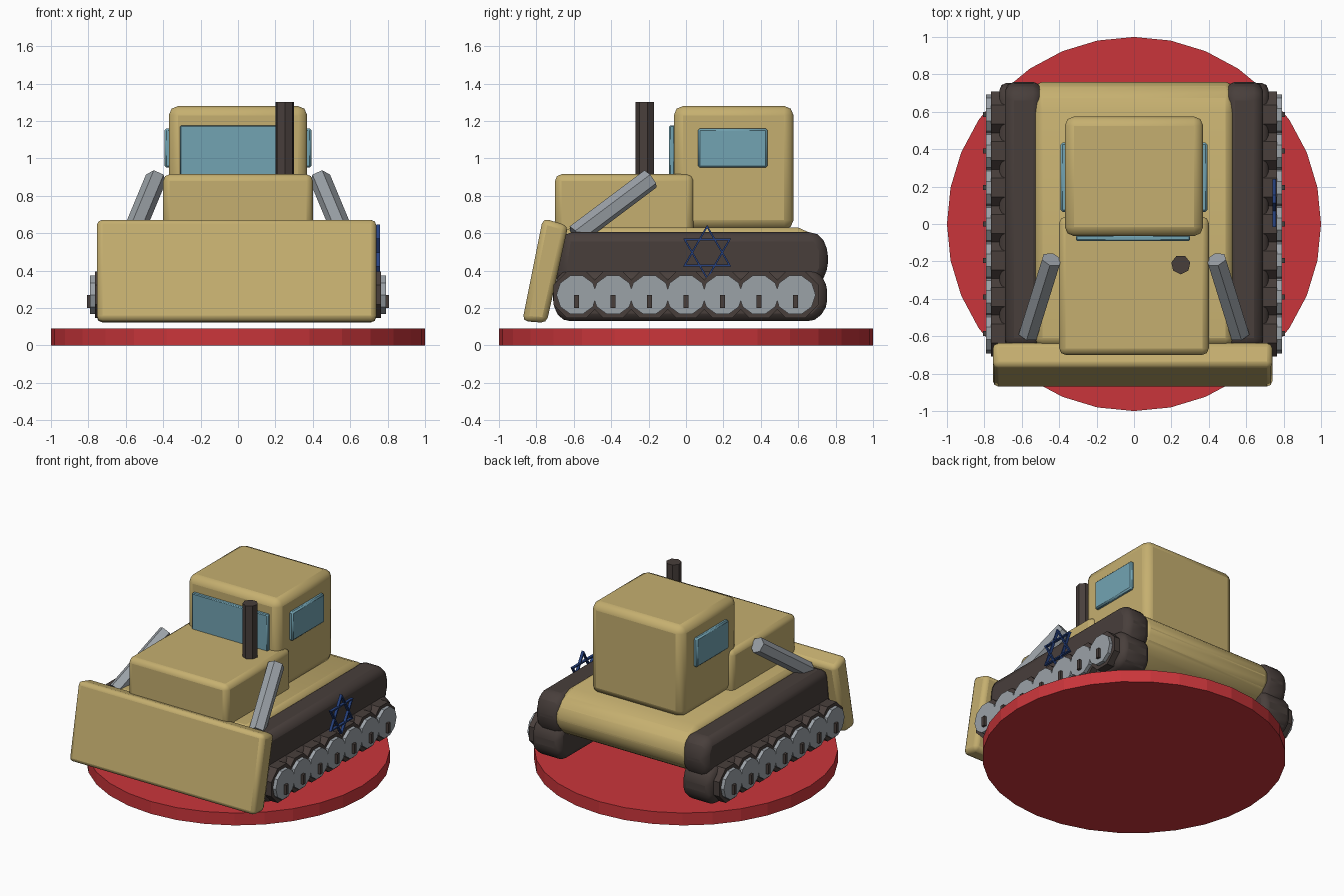
import bpy, bmesh, math
from mathutils import Vector, Matrix

old = bpy.data.objects.get("Cube")
if old:
    bpy.data.objects.remove(old)


def material(name, r, g, b):
    m = bpy.data.materials.new(name)
    m.use_nodes = True
    m.diffuse_color = (r, g, b, 1)
    m.node_tree.nodes["Principled BSDF"].inputs["Base Color"].default_value = (r, g, b, 1)
    return m


YELLOW = material("sand yellow", 0.56, 0.43, 0.16)
RED = material("base red", 0.59, 0.036, 0.043)
DARK = material("dark brown", 0.065, 0.049, 0.044)
GREY = material("steel grey", 0.33, 0.36, 0.39)
GLASS = material("window blue", 0.17, 0.37, 0.45)
BLUE = material("deep blue", 0.02, 0.055, 0.22)


def finish(name, bm, mat, bevel=0, segments=2, smooth=True):
    bmesh.ops.recalc_face_normals(bm, faces=bm.faces)
    mesh = bpy.data.meshes.new(name)
    bm.to_mesh(mesh)
    bm.free()
    mesh.materials.append(mat)
    ob = bpy.data.objects.new(name, mesh)
    bpy.context.collection.objects.link(ob)
    if bevel:
        mod = ob.modifiers.new("rounded edges", 'BEVEL')
        mod.width, mod.segments = bevel, segments
        mod.limit_method = 'ANGLE'
        mod.angle_limit = math.radians(25)
    if smooth:
        for o in bpy.context.selected_objects:
            o.select_set(False)
        ob.select_set(True)
        bpy.context.view_layer.objects.active = ob
        bpy.ops.object.shade_smooth_by_angle(angle=math.radians(30))
    return ob


def box(name, mat, x, y, z, bevel=0, segments=2):
    """Box given by its range on each axis."""
    lo, hi = Vector((x[0], y[0], z[0])), Vector((x[1], y[1], z[1]))
    bm = bmesh.new()
    bmesh.ops.create_cube(bm, size=1, matrix=Matrix.Translation((lo + hi) / 2)
                          @ Matrix.Diagonal((*(hi - lo), 1)))
    return finish(name, bm, mat, bevel, segments)


def rod(name, mat, start, end, radius, sides, turn=0):
    """Straight flat-sided rod between two points."""
    start, end = Vector(start), Vector(end)
    axis = end - start
    bm = bmesh.new()
    bmesh.ops.create_cone(bm, cap_ends=True, segments=sides, radius1=radius, radius2=radius,
                          depth=axis.length,
                          matrix=Matrix.Translation((start + end) / 2)
                          @ axis.to_track_quat('Z', 'Y').to_matrix().to_4x4()
                          @ Matrix.Rotation(turn, 4, 'Z'))
    return finish(name, bm, mat, smooth=False)


def side_profile(name, mat, points, x, bevel=0, segments=2):
    """Outline in y and z, extruded across x."""
    bm = bmesh.new()
    face = bm.faces.new([bm.verts.new((x[0], y, z)) for y, z in points])
    new = bmesh.ops.extrude_face_region(bm, geom=[face])["geom"]
    bmesh.ops.translate(bm, vec=(x[1] - x[0], 0, 0),
                        verts=[v for v in new if isinstance(v, bmesh.types.BMVert)])
    return finish(name, bm, mat, bevel, segments)


# Round base
rod("base_disc", RED, (0, 0, 0), (0, 0, 0.09), 1, 32)

# Hull, hood and cab
side_profile("hull", YELLOW, [(-0.65, 0.27), (0.55, 0.27), (0.7, 0.34), (0.76, 0.42),
                              (0.76, 0.51), (0.71, 0.58), (0.6, 0.63), (-0.65, 0.63)],
             (-0.53, 0.53), 0.04)
box("hood", YELLOW, (-0.4, 0.4), (-0.7, 0.04), (0.58, 0.915), 0.035)
box("cab", YELLOW, (-0.37, 0.37), (-0.065, 0.575), (0.62, 1.28), 0.05)

# Windows
box("front_window", GLASS, (-0.31, 0.3), (-0.09, -0.06), (0.89, 1.175), 0.006, 1)
for side, label in ((1, "left"), (-1, "right")):
    box(label + "_window", GLASS, sorted((side * 0.36, side * 0.393)),
        (0.065, 0.435), (0.95, 1.16), 0.01, 1)

# Exhaust stack
rod("exhaust", DARK, (0.25, -0.217, 0.85), (0.25, -0.217, 1.3), 0.052, 7)

# Tilted blade
side_profile("blade", YELLOW, [(-0.875, 0.13), (-0.745, 0.12), (-0.63, 0.64), (-0.765, 0.68)],
             (-0.755, 0.74), 0.03)

# Tracks, wheels and lift arms on both sides
for side, label in ((1, "left"), (-1, "right")):
    side_profile(label + "_upper_track", DARK,
                 [(-0.7, 0.3), (0.7, 0.3), (0.76, 0.4), (0.76, 0.52), (0.71, 0.605), (-0.66, 0.605)],
                 sorted((side * 0.49, side * 0.69)), 0.055)
    side_profile(label + "_lower_track", DARK,
                 [(-0.66, 0.13), (0.69, 0.13), (0.755, 0.2), (0.755, 0.33), (0.7, 0.4),
                  (-0.66, 0.4), (-0.71, 0.33), (-0.71, 0.2)],
                 sorted((side * 0.49, side * 0.72)), 0.04)
    for i in range(7):
        y = -0.585 + i * 0.195
        tag = f"{label}_wheel_{i + 1}"
        rod(tag + "_rim", DARK, (side * 0.62, y, 0.27), (side * 0.765, y, 0.27),
            0.135, 8, math.pi / 8)
        rod(tag + "_disc", GREY, (side * 0.74, y, 0.27), (side * 0.79, y, 0.27),
            0.108, 10, math.pi / 10)
        box(tag + "_pin", DARK, sorted((side * 0.78, side * 0.808)),
            (y - 0.013, y + 0.013), (0.2, 0.27))
    rod(label + "_lift_arm", GREY, (side * 0.565, -0.59, 0.59), (side * 0.44, -0.19, 0.89),
        0.057, 6)

# Open six-pointed ornament: two triangular frames on the left side
for i, turn in enumerate((0, math.pi)):
    bm = bmesh.new()
    bmesh.ops.create_circle(bm, cap_ends=True, segments=3, radius=0.148,
                            matrix=Matrix.Translation((0.75, 0.113, 0.497))
                            @ Matrix.Rotation(turn, 4, 'X')
                            @ Matrix.Rotation(math.pi / 2, 4, 'Z')
                            @ Matrix.Rotation(math.pi / 2, 4, 'X'))
    bm.faces.ensure_lookup_table()
    # Point one corner straight up or down
    corners = [Vector((0.75, 0.113 + 0.148 * math.sin(turn + k * math.tau / 3),
                       0.497 + 0.148 * math.cos(turn + k * math.tau / 3))) for k in range(3)]
    for v, co in zip(bm.verts, corners):
        v.co = co
    bm.normal_update()
    centre = bm.faces[0]
    bmesh.ops.inset_individual(bm, faces=[centre], thickness=0.018)
    bmesh.ops.delete(bm, geom=[centre], context='FACES')
    frame = finish(f"star_frame_{i + 1}", bm, BLUE, smooth=False)
    thick = frame.modifiers.new("thickness", 'SOLIDIFY')
    thick.thickness, thick.offset = 0.02, 0
